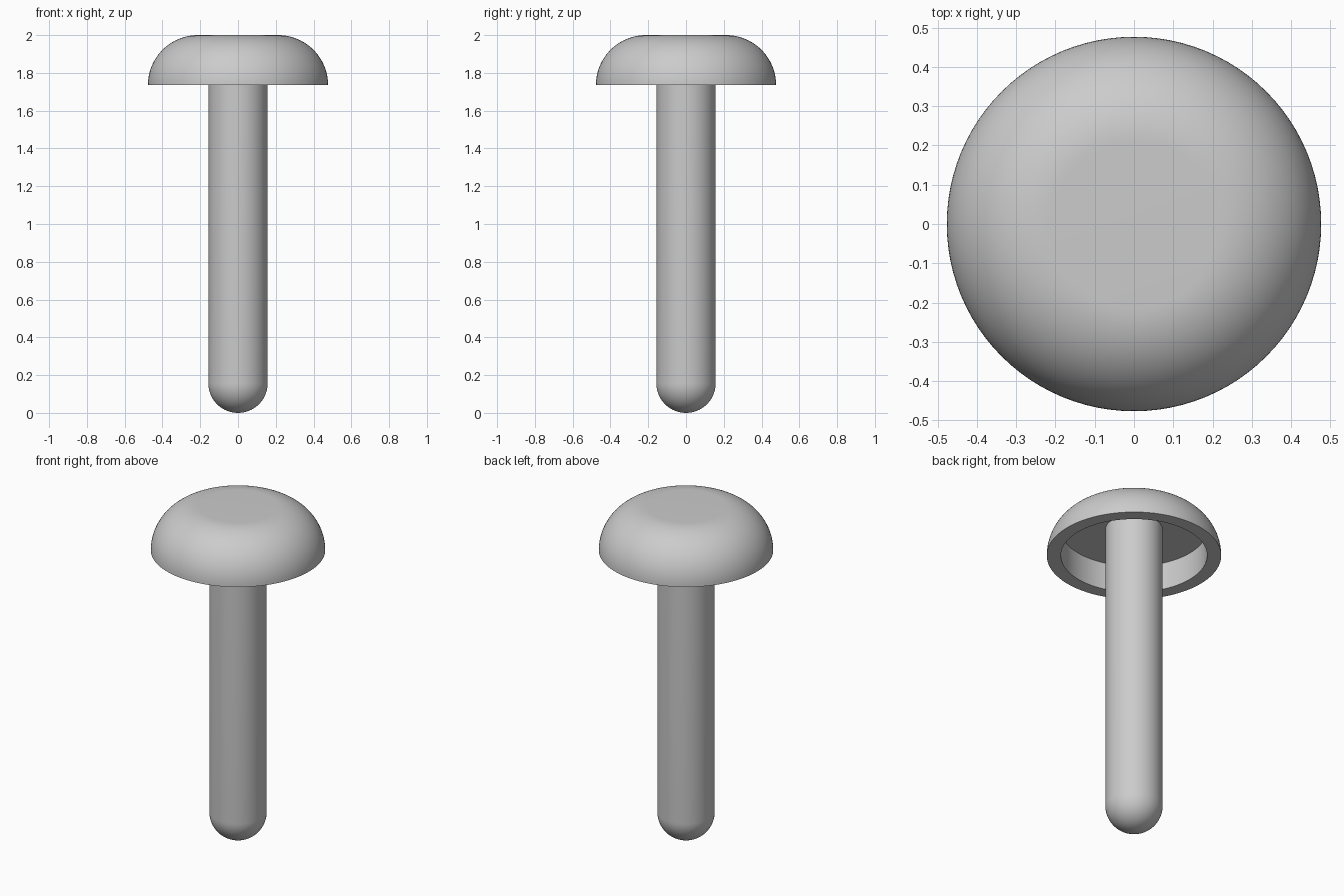
import bpy, bmesh, math

if "Cube" in bpy.data.objects:
    bpy.data.objects.remove(bpy.data.objects["Cube"])

SEGMENTS = 96

grey = bpy.data.materials.new("light grey")
grey.diffuse_color = (0.6, 0.6, 0.6, 1)
grey.use_nodes = True
grey.node_tree.nodes["Principled BSDF"].inputs["Base Color"].default_value = grey.diffuse_color


def arc(cx, cz, r, start, end, steps):
    """Profile points (radius, height) along an arc, angles in degrees."""
    angles = [math.radians(start + (end - start) * i / steps) for i in range(steps + 1)]
    return [(cx + r * math.cos(a), cz + r * math.sin(a)) for a in angles]


def lathe(name, profile):
    """Spin a profile, running from axis to axis, around z."""
    bm = bmesh.new()
    verts = [bm.verts.new((max(r, 0), 0, z)) for r, z in profile]
    edges = [bm.edges.new(pair) for pair in zip(verts, verts[1:])]
    bmesh.ops.spin(bm, geom=verts + edges, cent=(0, 0, 0), axis=(0, 0, 1),
                   angle=math.tau, steps=SEGMENTS, use_duplicate=False)
    bmesh.ops.remove_doubles(bm, verts=bm.verts, dist=1e-5)
    bmesh.ops.recalc_face_normals(bm, faces=bm.faces)
    mesh = bpy.data.meshes.new(name)
    bm.to_mesh(mesh)
    bm.free()
    mesh.materials.append(grey)
    obj = bpy.data.objects.new(name, mesh)
    bpy.context.collection.objects.link(obj)
    bpy.ops.object.select_all(action='DESELECT')
    obj.select_set(True)
    bpy.context.view_layer.objects.active = obj
    bpy.ops.object.shade_smooth_by_angle(angle=math.radians(30))
    return obj


# Domed cap: flat top, rounded shoulder, flat rim and a recess underneath
lathe("cap", [(0, 1.9), (0.4, 1.9), (0.4, 1.735)]
      + arc(0.212, 1.735, 0.265, 0, 90, 24) + [(0, 2.0)])

# Round shaft with a hemispherical tip, ending at the recess ceiling
lathe("shaft", arc(0, 0.157, 0.157, -90, 0, 20) + [(0.157, 1.91), (0, 1.91)])
